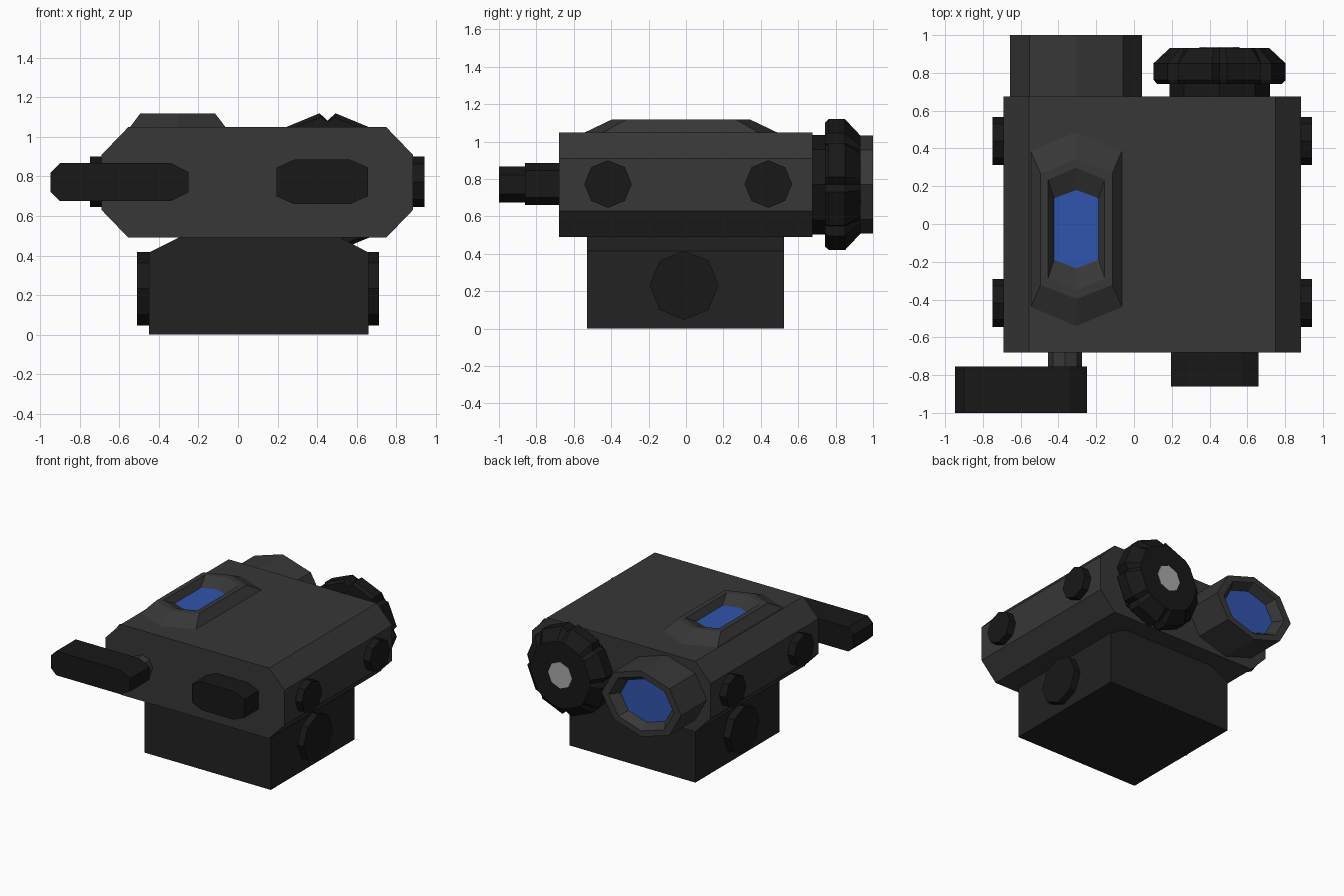
import bpy, bmesh
from math import sin, cos, pi

if "Cube" in bpy.data.objects:
    bpy.data.objects.remove(bpy.data.objects["Cube"])


def material(name, rgb):
    m = bpy.data.materials.new(name)
    m.diffuse_color = (*rgb, 1)
    m.use_nodes = True
    m.node_tree.nodes["Principled BSDF"].inputs["Base Color"].default_value = m.diffuse_color
    return m


BODY = material("charcoal", (0.038, 0.038, 0.038))
BASE = material("dark_charcoal", (0.016, 0.016, 0.016))
BLACK = material("black_rubber", (0.009, 0.009, 0.009))
BLUE = material("blue_glass", (0.03, 0.09, 0.42))
SILVER = material("light_grey", (0.4, 0.4, 0.4))


def loft(name, rings, mat, end_mat=None):
    """Skin a list of equal-length point rings and cap both ends."""
    bm = bmesh.new()
    loops = [[bm.verts.new(p) for p in r] for r in rings]
    n = len(loops[0])
    for a, b in zip(loops, loops[1:]):
        for i in range(n):
            j = (i + 1) % n
            bm.faces.new((a[i], a[j], b[j], b[i]))
    bm.faces.new(loops[0])
    bm.faces.new(loops[-1]).material_index = 1 if end_mat else 0
    bmesh.ops.recalc_face_normals(bm, faces=bm.faces)
    me = bpy.data.meshes.new(name)
    bm.to_mesh(me)
    bm.free()
    for m in (mat, end_mat):
        if m:
            me.materials.append(m)
    ob = bpy.data.objects.new(name, me)
    bpy.context.collection.objects.link(ob)
    return ob


def prism_y(name, profile, y0, y1, mat):
    return loft(name, [[(x, y, z) for x, z in profile] for y in (y0, y1)], mat)


def chamfered(x0, x1, z0, z1, cx, cz):
    return [(x0 + cx, z0), (x1 - cx, z0), (x1, z0 + cz), (x1, z1 - cz),
            (x1 - cx, z1), (x0 + cx, z1), (x0, z1 - cz), (x0, z0 + cz)]


def octagon(cx, cz, rx, rz):
    return [(cx + rx * cos(i * pi / 4), cz + rz * sin(i * pi / 4)) for i in range(8)]


# Main housing and the mounting block below it
prism_y("housing", chamfered(-0.69, 0.885, 0.49, 1.05, 0.135, 0.14), -0.68, 0.675, BODY)
prism_y("mount_block", [(-0.45, 0), (0.66, 0), (0.66, 0.415), (0.52, 0.49),
                        (-0.30, 0.49), (-0.45, 0.415)], -0.53, 0.525, BASE)


# Octagonal bolts on both sides
def bolt(name, x0, x1, cy, cz, r):
    loft(name, [[(x, y, z) for y, z in octagon(cy, cz, r, r)] for x in (x0, x1)], BLACK)


for side, hx0, hx1, mx0, mx1 in (("left", -0.75, -0.65, -0.51, -0.42),
                                 ("right", 0.85, 0.943, 0.63, 0.713)):
    bolt(side + "_front_bolt", hx0, hx1, -0.417, 0.773, 0.127)
    bolt(side + "_rear_bolt", hx0, hx1, 0.44, 0.773, 0.127)
    bolt(side + "_mount_bolt", mx0, mx1, -0.01, 0.232, 0.185)

# Front lever on its stem, and front button
prism_y("lever", [(-0.90, 0.675), (-0.34, 0.675), (-0.25, 0.72), (-0.25, 0.822),
                  (-0.34, 0.867), (-0.90, 0.867), (-0.948, 0.82), (-0.948, 0.722)],
        -1.0, -0.755, BLACK)
prism_y("lever_stem", octagon(-0.365, 0.77, 0.09, 0.09), -0.77, -0.66, BODY)
prism_y("front_button", chamfered(0.195, 0.658, 0.66, 0.885, 0.09, 0.04), -0.86, -0.66, BLACK)

# Rear eyepiece tube with recessed lens
loft("eyepiece", [[(x, y, z) for x, z in octagon(-0.307, 0.77, 0.35 * s, 0.262 * s)]
                  for y, s in ((0.65, 1), (1.0, 1), (1.0, 0.82), (0.93, 0.66))], BODY, BLUE)


# Long hexagonal window on top with recessed lens
def hexagon(hw, side, tip, z, cx=-0.305, cy=-0.027):
    return [(cx + x, cy + y, z) for x, y in
            ((-hw, -side), (0, -tip), (hw, -side), (hw, side), (0, tip), (-hw, side))]


loft("top_window", [hexagon(0.245, 0.422, 0.523, 1.045), hexagon(0.19, 0.295, 0.37, 1.118),
                    hexagon(0.15, 0.262, 0.325, 1.118), hexagon(0.118, 0.163, 0.207, 1.065)],
     BODY, BLUE)


# Rear dial: octagon with a notch cut in each corner
def dial_ring(y, r, notch):
    pts = []
    for k in range(8):
        a = k * pi / 4
        for t, d in ((-0.04, 0.35), (0, notch), (0.04, 0.35)):
            s = r / 0.35
            pts.append((0.453 + s * (d * sin(a) + t * cos(a)), y,
                        0.77 + s * (d * cos(a) - t * sin(a))))
    return pts


prism_y("dial_stem", octagon(0.453, 0.77, 0.266, 0.266), 0.65, 0.76, BLACK)
loft("dial", [dial_ring(0.742, 0.33, 0.325), dial_ring(0.763, 0.35, 0.312),
              dial_ring(0.85, 0.35, 0.312), dial_ring(0.933, 0.262, 0.35)], BLACK)
prism_y("dial_cap", octagon(0.453, 0.77, 0.105, 0.105), 0.92, 0.936, SILVER)
